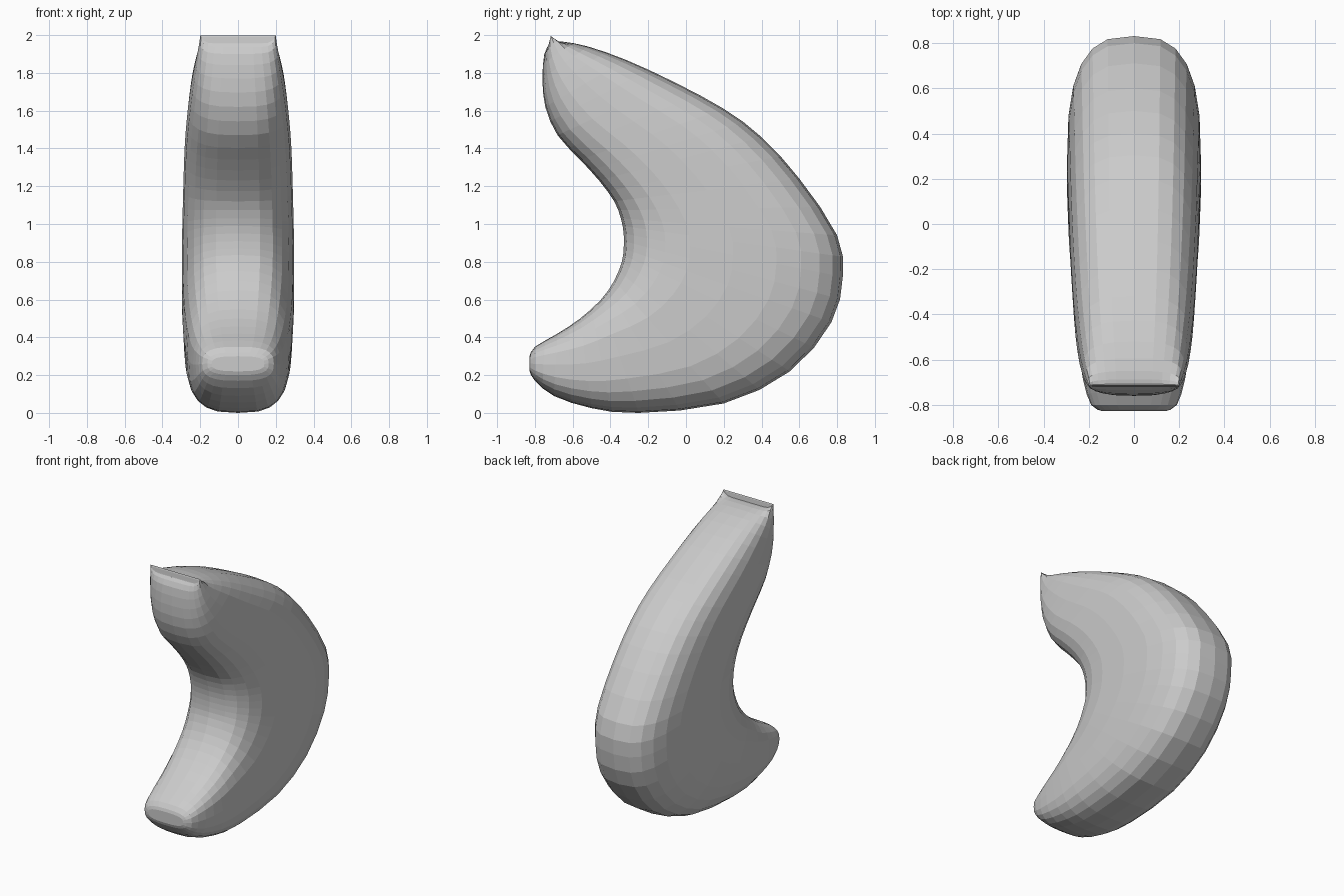
import bpy, bmesh, math

if "Cube" in bpy.data.objects:
    bpy.data.objects.remove(bpy.data.objects["Cube"])

# Stations along the crescent: inner (y, z), outer (y, z), half width
STATIONS = [
    (-.828, .30, -.828, .22, .14),
    (-.80, .35, -.80, .17, .19),
    (-.68, .42, -.70, .09, .225),
    (-.56, .50, -.50, .025, .25),
    (-.45, .60, -.25, .0, .27),
    (-.38, .70, .20, .05, .285),
    (-.34, .80, .55, .22, .295),
    (-.33, .87, .77, .48, .297),
    (-.33, .95, .83, .72, .297),
    (-.345, 1.03, .80, .94, .295),
    (-.38, 1.12, .60, 1.24, .29),
    (-.46, 1.23, .40, 1.46, .285),
    (-.56, 1.34, .20, 1.61, .278),
    (-.68, 1.47, -.07, 1.755, .265),
    (-.745, 1.62, -.32, 1.87, .247),
    (-.76, 1.77, -.52, 1.94, .225),
    (-.75, 1.90, -.65, 1.965, .205),
    (-.722, 1.955, -.708, 1.962, .20),
]
SIDES, STEPS, POWER = 24, 2, 2.9


def smooth_stations(pts):
    """Catmull-Rom interpolation between the stations."""
    out, n = [], len(pts)
    for i in range(n - 1):
        p = [pts[max(0, min(n - 1, i + k))] for k in (-1, 0, 1, 2)]
        for s in range(STEPS):
            t = s / STEPS
            out.append([.5 * (2 * b + (c - a) * t + (2 * a - 5 * b + 4 * c - d) * t * t
                              + (3 * b - a - 3 * c + d) * t ** 3) for a, b, c, d in zip(*p)])
    return out + [list(pts[-1])]


def spow(v):
    return math.copysign(abs(v) ** (2 / POWER), v)


# Curved body: rounded cross-sections lofted from the lower nose to the upper tip
bm = bmesh.new()
rings = []
for iy, iz, oy, oz, w in smooth_stations(STATIONS):
    lift = .04 * max(0, ((iz + oz) / 2 - 1.88) / .078)  # raised corners at the tip
    ring = []
    for k in range(SIDES):
        a = 2 * math.pi * k / SIDES
        c, s = spow(math.cos(a)), spow(math.sin(a))
        ring.append(bm.verts.new((w * s,
                                  (iy + oy) / 2 + (oy - iy) / 2 * c,
                                  (iz + oz) / 2 + (oz - iz) / 2 * c + lift * abs(s) ** 10)))
    rings.append(ring)
for r0, r1 in zip(rings, rings[1:]):
    for k in range(SIDES):
        j = (k + 1) % SIDES
        bm.faces.new((r0[k], r0[j], r1[j], r1[k]))

# End caps
bm.faces.new(rings[0])
for k in range(SIDES // 2):
    quad = [rings[-1][i % SIDES] for i in (k, k + 1, SIDES - k - 1, SIDES - k)]
    bm.faces.new(list(dict.fromkeys(quad)))
bmesh.ops.recalc_face_normals(bm, faces=bm.faces)

mesh = bpy.data.meshes.new("curved_body")
bm.to_mesh(mesh)
bm.free()
obj = bpy.data.objects.new("curved_body", mesh)
bpy.context.collection.objects.link(obj)
